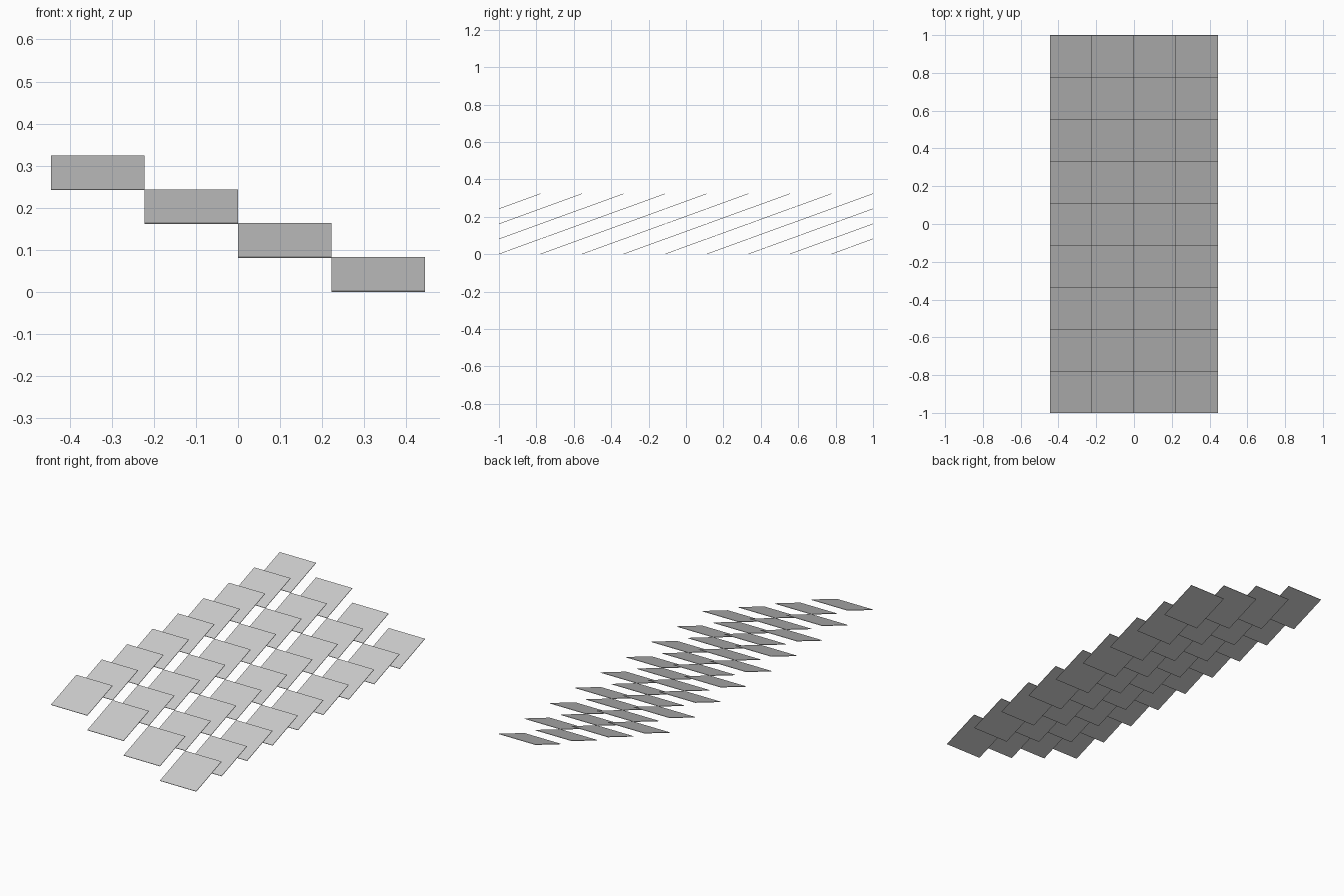
import bpy, bmesh
from math import radians, sin, cos
from mathutils import Matrix

if "Cube" in bpy.data.objects:
    bpy.data.objects.remove(bpy.data.objects["Cube"])

COLS, ROWS = 4, 9
STEP = 2 / ROWS            # plan spacing of the tiles
TILT = radians(20)
THICK = 0.0025
LENGTH = (STEP - THICK * sin(TILT)) / cos(TILT)
RISE = LENGTH * sin(TILT)  # each column sits one panel rise higher
HALF_H = (RISE + THICK * cos(TILT)) / 2

# one thin tilted panel, shared by every copy
mesh = bpy.data.meshes.new("tilted_panel")
bm = bmesh.new()
bmesh.ops.create_cube(bm, size=1, matrix=Matrix.Rotation(TILT, 4, 'X')
                      @ Matrix.Diagonal((STEP, LENGTH, THICK, 1)))
bm.to_mesh(mesh)
bm.free()

# grid of panels, columns stepping up towards -x
for c in range(COLS):
    for r in range(ROWS):
        panel = bpy.data.objects.new(f"panel_col{c + 1}_row{r + 1}", mesh)
        panel.location = ((c - (COLS - 1) / 2) * STEP,
                          (r - (ROWS - 1) / 2) * STEP,
                          HALF_H + (COLS - 1 - c) * RISE)
        bpy.context.collection.objects.link(panel)
